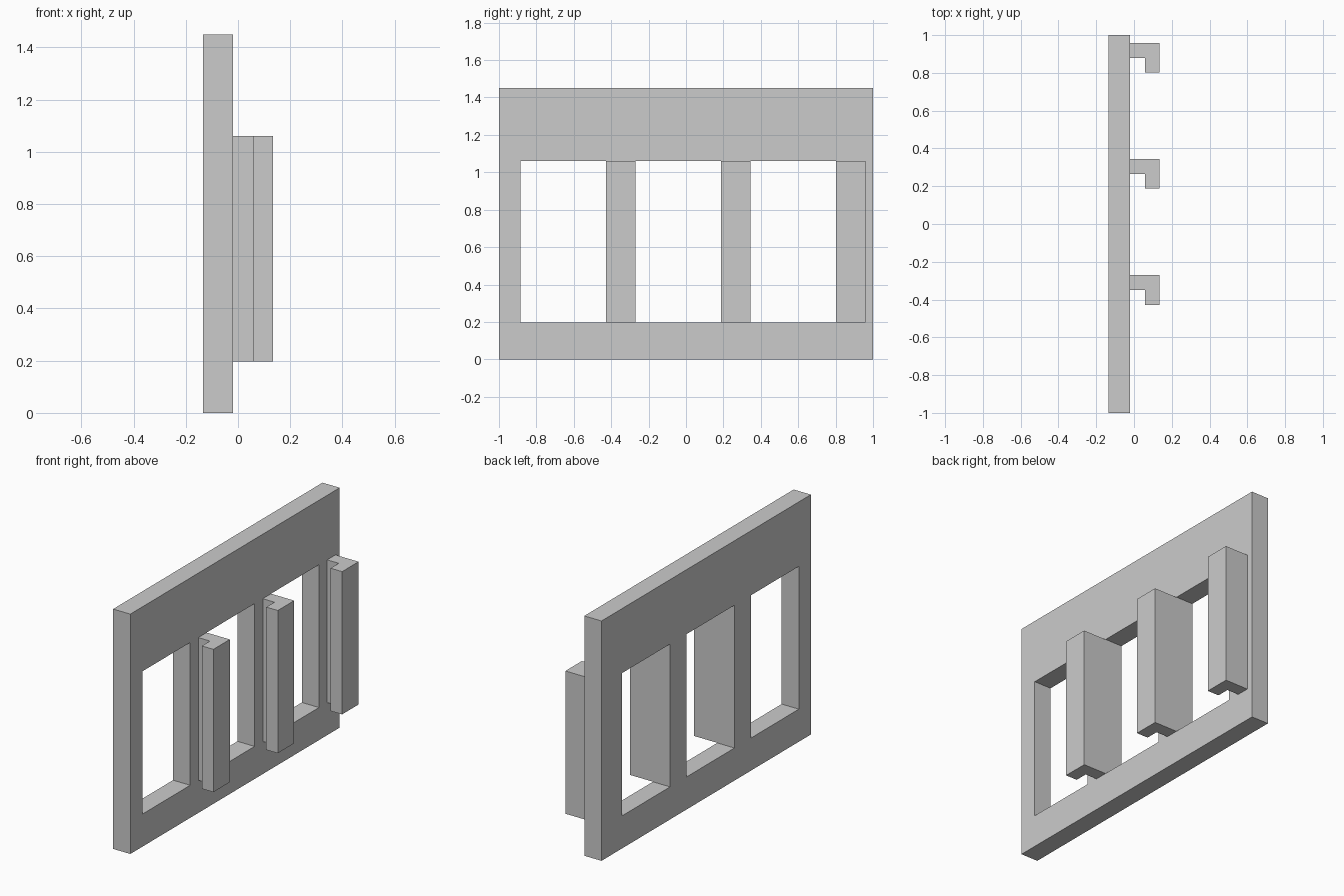
import bpy, bmesh
from mathutils import Vector

if "Cube" in bpy.data.objects:
    bpy.data.objects.remove(bpy.data.objects["Cube"])

GREY = (0.6, 0.6, 0.6, 1)
grey = bpy.data.materials.new("plain grey")
grey.use_nodes = True
grey.diffuse_color = GREY
grey.node_tree.nodes["Principled BSDF"].inputs["Base Color"].default_value = GREY

BACK, FACE, LIP, FRONT = -0.135, -0.02, 0.058, 0.135   # depths along x
HEIGHT, SILL, HEAD = 1.45, 0.197, 1.06
PITCH, OPENING, HOOK, ARM = 0.615, 0.457, 0.157, 0.079
STARTS = [-0.885 + i * PITCH for i in range(3)]        # low y edge of each opening


def extruded(name, faces, offset):
    """Extrude flat faces, given as lists of points, into one solid."""
    bm = bmesh.new()
    for points in faces:
        bm.faces.new([bm.verts.new(p) for p in points])
    bmesh.ops.remove_doubles(bm, verts=bm.verts, dist=0.0001)
    flat = bm.faces[:]
    result = bmesh.ops.extrude_face_region(bm, geom=flat, use_keep_orig=True)
    moved = [g for g in result["geom"] if isinstance(g, bmesh.types.BMVert)]
    bmesh.ops.translate(bm, verts=moved, vec=Vector(offset))
    bmesh.ops.recalc_face_normals(bm, faces=bm.faces)
    mesh = bpy.data.meshes.new(name)
    bm.to_mesh(mesh)
    bm.free()
    mesh.materials.append(grey)
    obj = bpy.data.objects.new(name, mesh)
    bpy.context.collection.objects.link(obj)
    return obj


# Upright panel with three openings
ys = [-1] + [y for s in STARTS for y in (s, s + OPENING)] + [1]
zs = [0, SILL, HEAD, HEIGHT]
cells = []
for i, (y0, y1) in enumerate(zip(ys, ys[1:])):
    for j, (z0, z1) in enumerate(zip(zs, zs[1:])):
        if not (i % 2 and j == 1):
            cells.append([(BACK, y0, z0), (BACK, y1, z0), (BACK, y1, z1), (BACK, y0, z1)])
extruded("panel", cells, (FACE - BACK, 0, 0))

# L-shaped upright hook beside each opening
for number, start in enumerate(STARTS, 1):
    low = start + OPENING
    high = low + HOOK
    mid = high - ARM
    outline = [(FACE, mid), (LIP, mid), (LIP, low), (FRONT, low), (FRONT, high), (FACE, high)]
    extruded(f"hook_{number}", [[(x, y, SILL) for x, y in outline]], (0, 0, HEAD - SILL))
